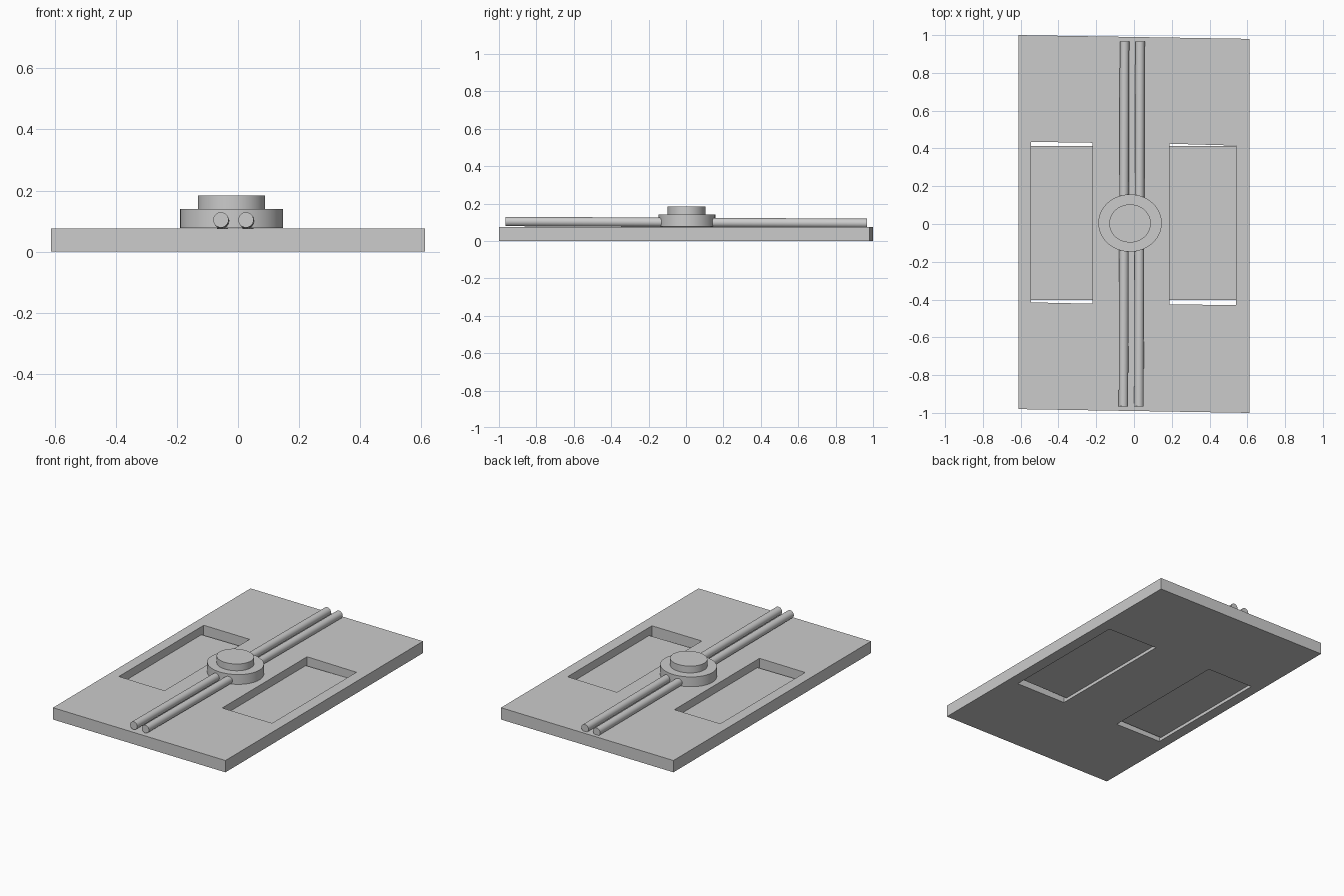
import bpy, bmesh, math
from mathutils import Vector

if "Cube" in bpy.data.objects:
    bpy.data.objects.remove(bpy.data.objects["Cube"])

TOP = 0.075


def finish(name, bm, smooth=False):
    bmesh.ops.recalc_face_normals(bm, faces=bm.faces)
    me = bpy.data.meshes.new(name)
    bm.to_mesh(me)
    bm.free()
    ob = bpy.data.objects.new(name, me)
    bpy.context.collection.objects.link(ob)
    if smooth:
        bpy.ops.object.select_all(action='DESELECT')
        bpy.context.view_layer.objects.active = ob
        ob.select_set(True)
        bpy.ops.object.shade_smooth_by_angle(angle=math.radians(35))
    return ob


def slab(name, corners, z0, z1):
    """Extrude a flat outline from z0 up to z1."""
    bm = bmesh.new()
    face = bm.faces.new([bm.verts.new((x, y, z0)) for x, y in corners])
    ext = bmesh.ops.extrude_face_region(bm, geom=[face])['geom']
    verts = [v for v in ext if isinstance(v, bmesh.types.BMVert)]
    bmesh.ops.translate(bm, verts=verts, vec=(0, 0, z1 - z0))
    return finish(name, bm)


def disc(name, centre, rx, ry, z0, z1):
    """Upright, slightly oval cylinder."""
    bm = bmesh.new()
    bmesh.ops.create_cone(bm, cap_ends=True, segments=64, radius1=1, radius2=1, depth=1)
    bmesh.ops.scale(bm, verts=bm.verts, vec=(rx, ry, z1 - z0))
    bmesh.ops.translate(bm, verts=bm.verts, vec=(*centre, (z0 + z1) / 2))
    return finish(name, bm, True)


def rod(name, a, b, r):
    """Round bar between two points."""
    a, b = Vector(a), Vector(b)
    bm = bmesh.new()
    bmesh.ops.create_cone(bm, cap_ends=True, segments=32, radius1=r, radius2=r,
                          depth=(b - a).length)
    ob = finish(name, bm, True)
    ob.location = (a + b) / 2
    ob.rotation_euler = (b - a).to_track_quat('Z', 'Y').to_euler()
    return ob


# Slightly skewed base plate with two window openings
plate = slab("base_plate", [(-0.612, -0.98), (0.612, -1), (0.612, 0.98), (-0.612, 1)], 0, TOP)

openings = {
    "left": [(-0.545, -0.415), (-0.22, -0.422), (-0.22, 0.43), (-0.545, 0.435)],
    "right": [(0.187, -0.425), (0.54, -0.43), (0.54, 0.415), (0.187, 0.425)],
}
for side, outline in openings.items():
    cutter = slab(side + "_opening_cutter", outline, -0.1, 0.2)
    cutter.hide_render = True
    mod = plate.modifiers.new(side + "_opening", 'BOOLEAN')
    mod.operation = 'DIFFERENCE'
    mod.solver = 'EXACT'
    mod.object = cutter
    bpy.context.view_layer.objects.active = plate
    bpy.ops.object.modifier_apply(modifier=mod.name)
    bpy.data.objects.remove(cutter)

    # Thin recessed panel, stopping short of the opening's ends
    x0, x1 = outline[0][0], outline[1][0]
    slab(side + "_panel", [(x0, -0.402), (x1, -0.402), (x1, 0.412), (x0, 0.412)], 0.02, 0.024)

# Pair of rods running the length of the plate
for name, xf, xb in (("left_rod", -0.056, -0.05), ("right_rod", 0.026, 0.032)):
    rod(name, (xf, -0.965, 0.104), (xb, 0.967, 0.094), 0.025)

# Stepped round hub over the rods
disc("hub_base", (-0.021, 0.005), 0.168, 0.152, TOP + 0.003, 0.14)
disc("hub_cap", (-0.021, 0.003), 0.11, 0.101, 0.138, 0.183)
